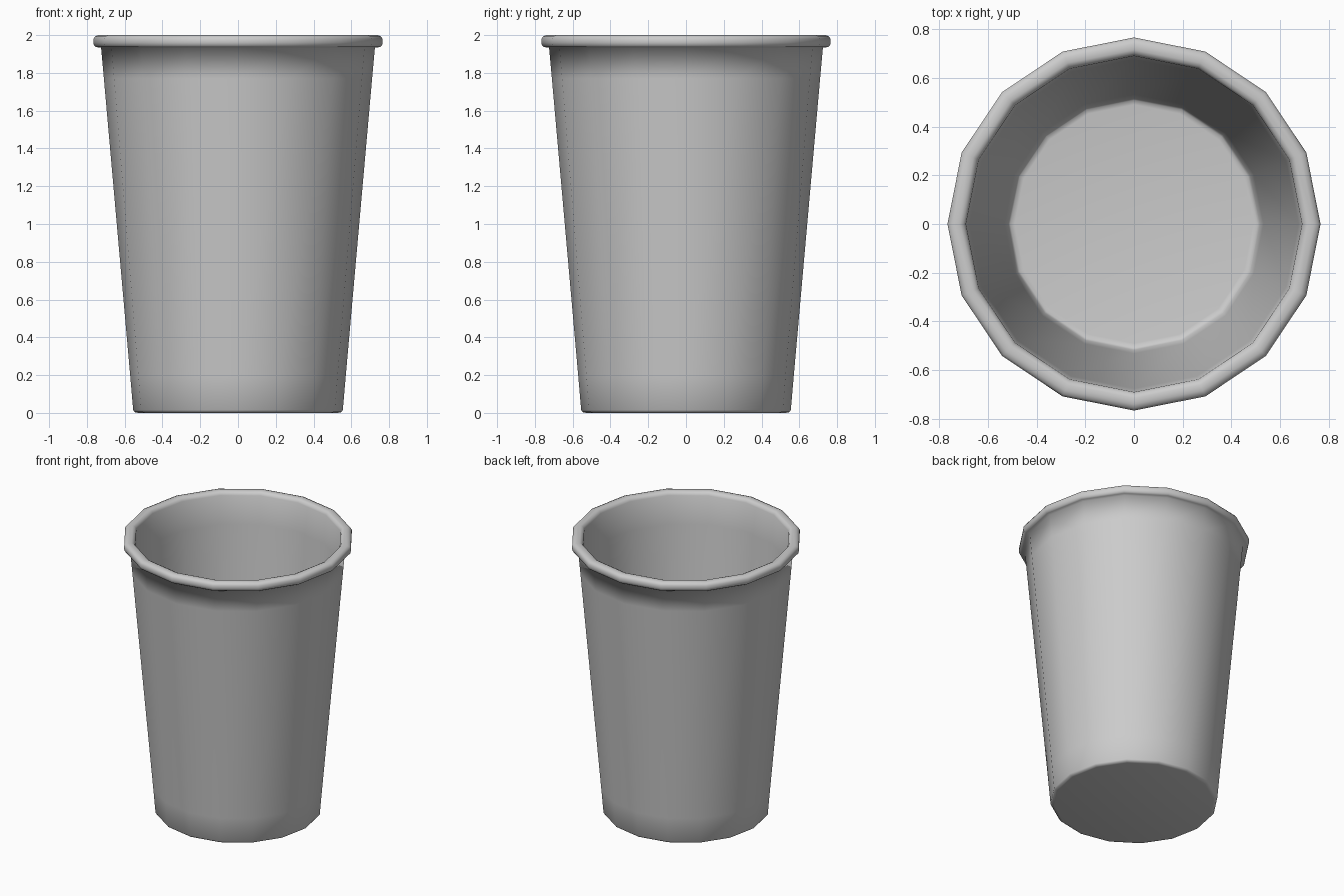
import bpy
import bmesh
from math import cos, sin, tau

default = bpy.data.objects.get("Cube")
if default:
    bpy.data.objects.remove(default, do_unlink=True)

SIDES = 16


def make_material(name, color):
    mat = bpy.data.materials.new(name)
    mat.use_nodes = True
    mat.diffuse_color = color
    mat.node_tree.nodes["Principled BSDF"].inputs["Base Color"].default_value = color
    return mat


def lathe(name, profile, mat, closed=False):
    """Turn a (radius, height) profile around z; an open profile gets end caps."""
    bm = bmesh.new()
    rings = [[bm.verts.new((r * cos(tau * i / SIDES), r * sin(tau * i / SIDES), z))
              for i in range(SIDES)] for r, z in profile]
    pairs = list(zip(rings, rings[1:]))
    if closed:
        pairs.append((rings[-1], rings[0]))
    else:
        bm.faces.new(rings[0])
        bm.faces.new(rings[-1])
    for low, high in pairs:
        for i in range(SIDES):
            j = (i + 1) % SIDES
            bm.faces.new((low[i], low[j], high[j], high[i]))
    bmesh.ops.recalc_face_normals(bm, faces=bm.faces)
    for face in bm.faces:
        face.smooth = True
    mesh = bpy.data.meshes.new(name)
    bm.to_mesh(mesh)
    bm.free()
    mesh.materials.append(mat)
    obj = bpy.data.objects.new(name, mesh)
    bpy.context.collection.objects.link(obj)
    return obj


grey = make_material("light grey", (0.6, 0.6, 0.6, 1))

# Tapered cup in one skin: underside, outer wall, rolled rim, inner wall, floor
lathe("cup", [
    (0.53, 0.0), (0.547, 0.004), (0.555, 0.015),
    (0.57, 0.19), (0.71, 1.77), (0.725, 1.935),
    (0.75, 1.936), (0.762, 1.945), (0.766, 1.96), (0.766, 1.98),
    (0.757, 1.993), (0.74, 2.0), (0.715, 2.0), (0.70, 1.993), (0.69, 1.975),
    (0.676, 1.77), (0.532, 0.19), (0.517, 0.045), (0.508, 0.035), (0.49, 0.032),
], grey)
